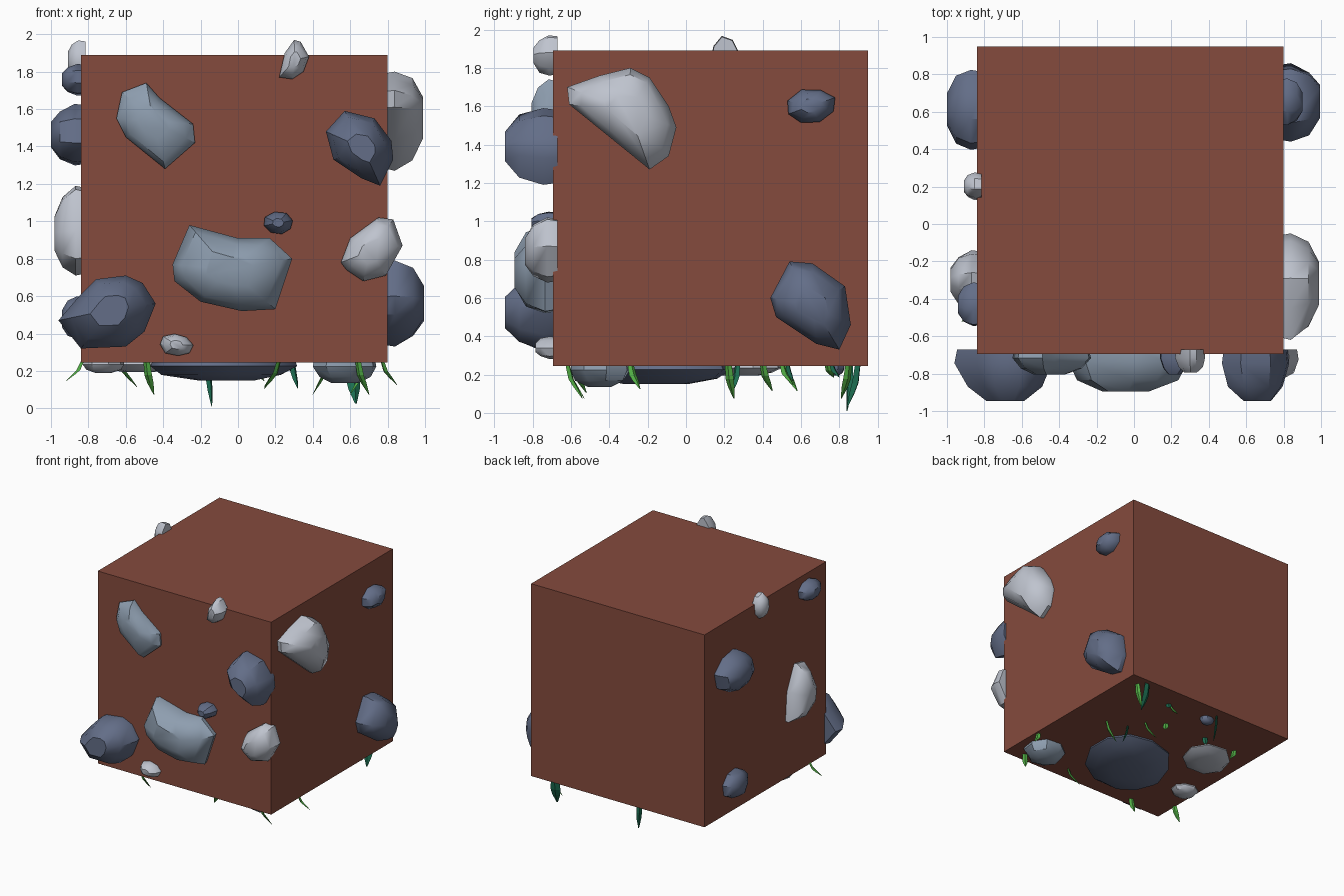
import bpy, bmesh, math, random
from mathutils import Vector

if "Cube" in bpy.data.objects:
    bpy.data.objects.remove(bpy.data.objects["Cube"])

random.seed(4)
X0, X1, Y0, Y1, Z0, Z1 = -0.84, 0.80, -0.695, 0.95, 0.245, 1.89


def material(name, rgb):
    m = bpy.data.materials.new(name)
    m.diffuse_color = (*rgb, 1)
    m.use_nodes = True
    m.node_tree.nodes["Principled BSDF"].inputs["Base Color"].default_value = m.diffuse_color
    return m


SOIL = material("brown soil", (0.235, 0.070, 0.047))
DARK = material("dark slate", (0.125, 0.155, 0.245))
MID = material("blue grey stone", (0.27, 0.34, 0.43))
LIGHT = material("pale stone", (0.52, 0.55, 0.62))
LEAF = material("light green", (0.085, 0.43, 0.06))
DEEP = material("deep green", (0.012, 0.16, 0.085))

# Each side maps (across, up, outward) to a point on the block
SIDES = {
    "front": lambda u, v, d: (u, Y0 - d, v),
    "right": lambda u, v, d: (X1 + d, u, v),
    "left": lambda u, v, d: (X0 - d, u, v),
    "bottom": lambda u, v, d: (u, v, Z0 - d),
}


def finish(bm, name, mat, angle=None):
    bmesh.ops.recalc_face_normals(bm, faces=bm.faces)
    mesh = bpy.data.meshes.new(name)
    bm.to_mesh(mesh)
    bm.free()
    mesh.materials.append(mat)
    ob = bpy.data.objects.new(name, mesh)
    bpy.context.collection.objects.link(ob)
    if angle:
        bpy.ops.object.select_all(action='DESELECT')
        ob.select_set(True)
        bpy.context.view_layer.objects.active = ob
        bpy.ops.object.shade_smooth_by_angle(angle=math.radians(angle))
    return ob


def loft(bm, rings):
    rings = [[bm.verts.new(p) for p in r] for r in rings]
    n = len(rings[0])
    for a, b in zip(rings, rings[1:]):
        for i in range(n):
            j = (i + 1) % n
            bm.faces.new((a[i], a[j], b[j], b[i]))
    bm.faces.new(rings[0])
    bm.faces.new(rings[-1])


def oval(u, v, ru, rv, turn=0, n=8):
    """Slightly irregular oval outline."""
    t, pts = math.radians(turn), []
    for i in range(n):
        a = 2 * math.pi * (i + 0.3) / n
        k = random.uniform(0.95, 1.07)
        x, y = ru * k * math.cos(a), rv * k * math.sin(a)
        pts.append((u + x * math.cos(t) - y * math.sin(t),
                    v + x * math.sin(t) + y * math.cos(t)))
    return pts


def rock(side, mat, depth, outline):
    """Flat-backed boulder bulging outward from a side of the block."""
    put, n = SIDES[side], len(outline)
    cu = sum(p[0] for p in outline) / n
    cv = sum(p[1] for p in outline) / n
    rings = []
    for d, s in ((-0.025, 0.95), (0.2 * depth, 1.0), (0.7 * depth, 0.8), (depth, 0.4)):
        ring = []
        for u, v in outline:
            k = s * (1 if s > 0.9 else random.uniform(0.93, 1.07))
            ring.append(put(cu + (u - cu) * k, cv + (v - cv) * k, d))
        rings.append(ring)
    bm = bmesh.new()
    loft(bm, rings)
    finish(bm, side + "_rock", mat, 38)


def blade(mat, x, y, dx, dy, length, width=0.045):
    """Bent grass blade hanging below the block."""
    out = Vector((dx, dy, 0))
    side = Vector((-dy, dx, 0)).normalized()
    ahead = out.normalized()
    rings = []
    for t, lean, w in ((-0.1, 0, 0.8), (0.4, 0.25, 1), (0.65, 0.55, 0.8), (1, 1, 0.12)):
        c = Vector((x, y, Z0 - length * t)) + out * lean
        rings.append([c + side * w * width / 2, c + ahead * w * width * 0.25,
                      c - side * w * width / 2, c - ahead * w * width * 0.2])
    bm = bmesh.new()
    loft(bm, rings)
    finish(bm, "grass_blade", mat)


# Soil block
bm = bmesh.new()
loft(bm, [[(x, y, z) for x, y in ((X0, Y0), (X1, Y0), (X1, Y1), (X0, Y1))] for z in (Z0, Z1)])
finish(bm, "soil_block", SOIL)

# Front rocks
rock("front", MID, 0.11, [(-.65, 1.55), (-.62, 1.69), (-.49, 1.74), (-.42, 1.66),
                          (-.24, 1.52), (-.23, 1.42), (-.39, 1.28), (-.60, 1.45)])
rock("front", DARK, 0.25, [(.47, 1.48), (.57, 1.59), (.73, 1.55), (.82, 1.43),
                           (.83, 1.33), (.76, 1.19), (.66, 1.23), (.51, 1.33)])
rock("front", MID, 0.20, [(-.35, .77), (-.26, .98), (.00, .91), (.17, .91),
                          (.29, .80), (.20, .53), (.02, .52), (-.20, .57), (-.34, .68)])
rock("front", LIGHT, 0.145, [(.55, .78), (.60, .91), (.75, 1.02), (.83, 1.01),
                             (.88, .87), (.79, .71), (.67, .68), (.58, .74)])
rock("front", DARK, 0.25, [(-.96, .47), (-.84, .61), (-.76, .69), (-.60, .71), (-.51, .67),
                           (-.44, .56), (-.50, .41), (-.60, .33), (-.84, .32)])
rock("front", DARK, 0.11, oval(.215, .99, .08, .06))
rock("front", LIGHT, 0.09, oval(-.33, .34, .09, .06, -10))
rock("front", LIGHT, 0.10, [(.22, 1.77), (.25, 1.90), (.30, 1.97), (.335, 1.96),
                            (.38, 1.88), (.35, 1.80), (.29, 1.76)])

# Right rocks
rock("right", LIGHT, 0.19, [(-.62, 1.70), (-.45, 1.76), (-.29, 1.80), (-.19, 1.75), (-.09, 1.60),
                            (-.05, 1.49), (-.09, 1.34), (-.19, 1.27), (-.40, 1.44), (-.61, 1.61)])
rock("right", DARK, 0.10, oval(.65, 1.60, .13, .09, 10))
rock("right", DARK, 0.195, [(.44, .60), (.54, .79), (.66, .78), (.83, .66),
                            (.86, .46), (.80, .33), (.68, .36), (.47, .50)])

# Left rocks
rock("left", DARK, 0.16, oval(.61, 1.46, .21, .17))
rock("left", LIGHT, 0.14, [(-.14, .73), (-.16, .98), (-.26, 1.19), (-.36, 1.17),
                           (-.46, .95), (-.44, .80), (-.28, .71)])
rock("left", DARK, 0.10, oval(-.43, 1.76, .12, .085))
rock("left", LIGHT, 0.07, oval(.205, 1.86, .075, .105))
rock("left", DARK, 0.10, oval(.57, .48, .14, .12))

# Underside stones
rock("bottom", DARK, 0.095, oval(-.07, -.16, .45, .34, 45, 11))
rock("bottom", LIGHT, 0.05, oval(-.53, .28, .24, .20, 45))
rock("bottom", MID, 0.11, oval(.57, -.45, .18, .16))
rock("bottom", LIGHT, 0.055, oval(-.72, -.22, .11, .10))
rock("bottom", DARK, 0.05, oval(-.12, .78, .06, .05))

# Grass under the block
for b in (
    (LEAF, .68, .85, -.08, -.04, .17), (DEEP, .61, .90, .02, -.06, .22, .08),
    (LEAF, .23, .74, -.05, .03, .06), (DEEP, .27, .76, .03, .04, .06),
    (LEAF, .48, .22, -.08, .03, .17), (DEEP, .29, .27, .03, -.03, .14),
    (LEAF, .22, .40, -.08, .05, .13), (LEAF, .08, .50, .06, .06, .10),
    (DEEP, -.16, .86, .02, -.02, .235), (DEEP, -.31, .53, .02, .03, .08),
    (LEAF, -.63, .52, .09, .06, .13), (LEAF, -.49, -.62, .04, .09, .17),
    (LEAF, -.83, -.48, -.09, -.04, .10), (LEAF, .77, -.29, .08, .05, .12),
    (LEAF, .22, -.58, -.08, .06, .14), (LEAF, .64, -.62, .06, .08, .17),
):
    blade(*b)
